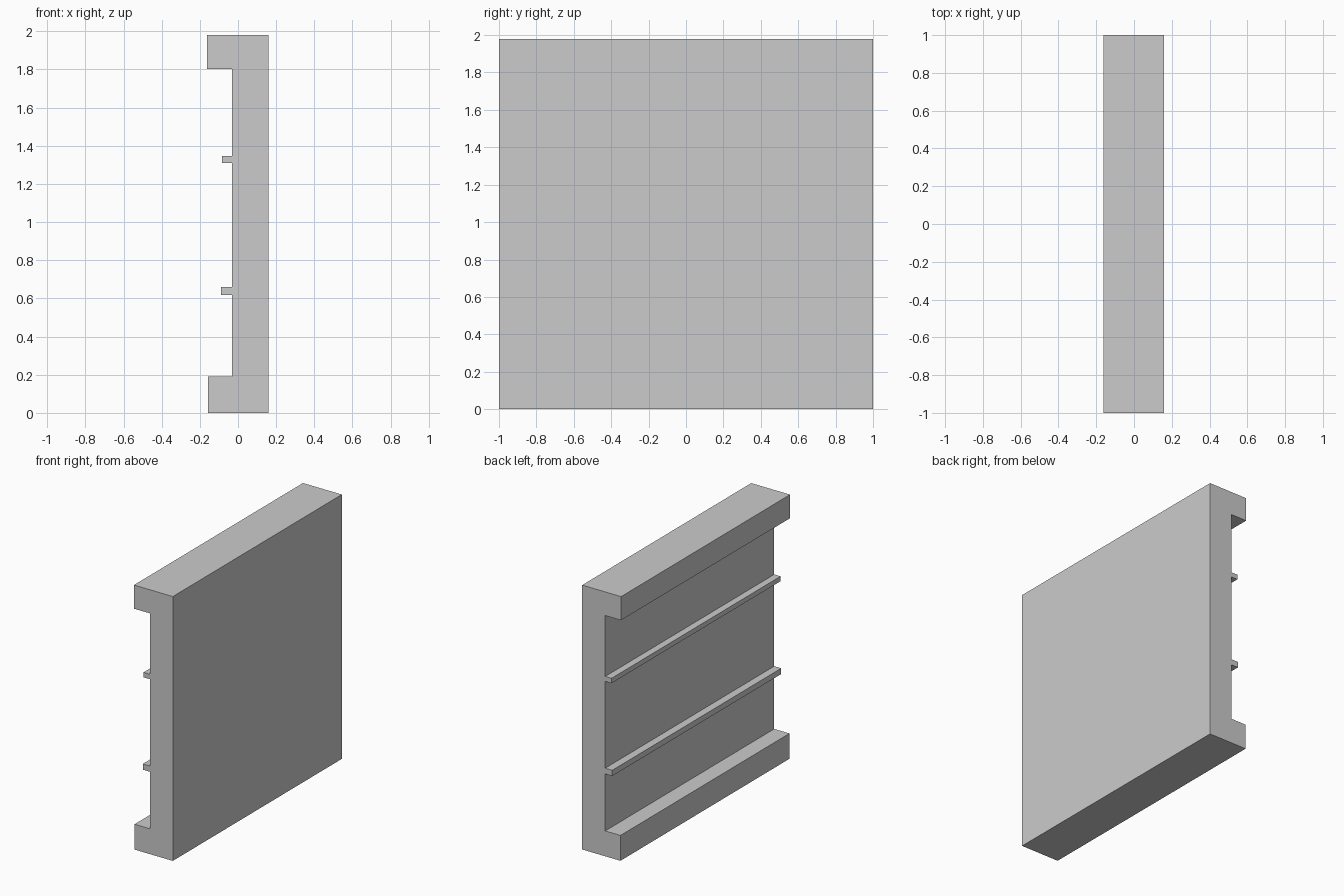
import bpy
import bmesh

if "Cube" in bpy.data.objects:
    bpy.data.objects.remove(bpy.data.objects["Cube"])

HALF_LENGTH = 1.0
FRONT, WEB = 0.16, -0.031   # outer face and recessed inner face (x)
HEIGHT = 1.98

# Lips and ribs on the inner side: (bottom z, top z, outermost x)
ledges = [
    (0.0, 0.19, -0.157),      # bottom lip
    (0.617, 0.66, -0.089),    # lower rib
    (1.31, 1.347, -0.083),    # upper rib
    (1.803, HEIGHT, -0.162),  # top lip
]

# Cross-section: straight outer face, stepped inner face
profile = [(FRONT, HEIGHT), (FRONT, 0.0)]
for low, high, x in ledges:
    if low > 0.0:
        profile.append((WEB, low))
    profile += [(x, low), (x, high)]
    if high < HEIGHT:
        profile.append((WEB, high))

# Extrude the cross-section along y
bm = bmesh.new()
section = bm.faces.new([bm.verts.new((x, -HALF_LENGTH, z)) for x, z in profile])
extruded = bmesh.ops.extrude_face_region(bm, geom=[section], use_keep_orig=True)
end_verts = [e for e in extruded["geom"] if isinstance(e, bmesh.types.BMVert)]
bmesh.ops.translate(bm, verts=end_verts, vec=(0, 2 * HALF_LENGTH, 0))
bmesh.ops.recalc_face_normals(bm, faces=bm.faces)

mesh = bpy.data.meshes.new("ribbed_panel")
bm.to_mesh(mesh)
bm.free()
panel = bpy.data.objects.new("ribbed_panel", mesh)
bpy.context.collection.objects.link(panel)
